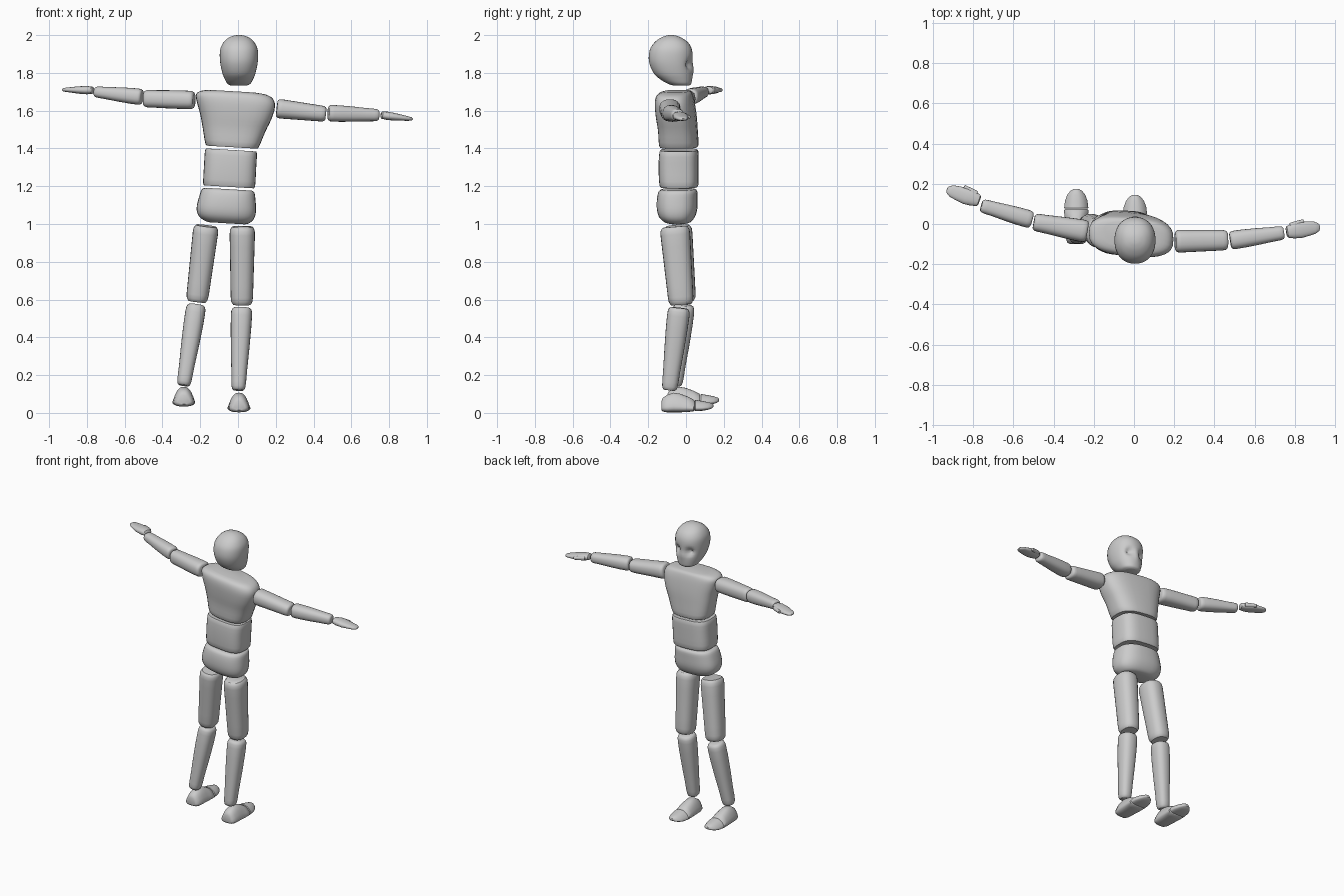
import bpy, bmesh, math
from mathutils import Vector

if "Cube" in bpy.data.objects:
    bpy.data.objects.remove(bpy.data.objects["Cube"])

grey = bpy.data.materials.new("grey")
grey.diffuse_color = (0.6, 0.6, 0.6, 1)
grey.use_nodes = True
grey.node_tree.nodes["Principled BSDF"].inputs["Base Color"].default_value = grey.diffuse_color
X, Y, Z = Vector((1, 0, 0)), Vector((0, 1, 0)), Vector((0, 0, 1))


def loft(name, rings, U, V, power=2.4, taper=0.0, n=24, tweak=None):
    """Skin a stack of superellipse rings (centre, half width along U, half width along V)."""
    bm = bmesh.new()
    loops = []
    for c, a, b in rings:
        loop = []
        for i in range(n):
            t = 2 * math.pi * i / n
            cu, sv = math.cos(t), math.sin(t)
            u = math.copysign(abs(cu) ** (2 / power), cu)
            v = math.copysign(abs(sv) ** (2 / power), sv)
            p = Vector(c) + U * (a * u * (1 - taper * v)) + V * (b * v)
            loop.append(bm.verts.new(tweak(p) if tweak else p))
        loops.append(loop)
    for lo, hi in zip(loops, loops[1:]):
        for i in range(n):
            j = (i + 1) % n
            bm.faces.new((lo[i], lo[j], hi[j], hi[i]))
    bm.faces.new(loops[0][::-1])
    bm.faces.new(loops[-1])
    bmesh.ops.recalc_face_normals(bm, faces=bm.faces)
    mesh = bpy.data.meshes.new(name)
    bm.to_mesh(mesh)
    bm.free()
    mesh.materials.append(grey)
    obj = bpy.data.objects.new(name, mesh)
    bpy.context.collection.objects.link(obj)
    return obj


def smooth_rows(rows, k=4):
    """Catmull-Rom interpolation between rows of numbers."""
    out = []
    for i in range(len(rows) - 1):
        quad = (rows[max(i - 1, 0)], rows[i], rows[i + 1], rows[min(i + 2, len(rows) - 1)])
        for s in range(k):
            t = s / k
            out.append([0.5 * (2 * b + (c - a) * t + (2 * a - 5 * b + 4 * c - d) * t * t
                               + (3 * b - a - 3 * c + d) * t ** 3) for a, b, c, d in zip(*quad)])
    return out + [rows[-1]]


def limb(name, p0, p1, r0, r1, side, bulge=0.0, cap=0.72):
    """Tapered segment with softly rounded ends; r = (half width along side, half depth)."""
    p0, p1 = Vector(p0), Vector(p1)
    axis = (p1 - p0).normalized()
    V = axis.cross(side).normalized()
    U = V.cross(axis).normalized()
    rings = []
    for t, s in ((0, cap), (.015, .88), (.045, .97), (.1, 1), (.25, 1), (.5, 1),
                 (.75, 1), (.9, 1), (.955, .97), (.985, .88), (1, cap)):
        k = s * (1 + bulge * math.sin(math.pi * min(t * 1.4, 1)))
        rings.append((p0.lerp(p1, t), k * (r0[0] + (r1[0] - r0[0]) * t),
                      k * (r0[1] + (r1[1] - r0[1]) * t)))
    return loft(name, rings, U, V)


def torso(name, rows, roll, yaw, power=2.8):
    """Rows of z, x min, x max, y min, y max, sheared to lean and twist the block."""
    rings = [(((x0 + x1) / 2, (y0 + y1) / 2, z), (x1 - x0) / 2, (y1 - y0) / 2)
             for z, x0, x1, y0, y1 in smooth_rows(rows, 3)]

    def lean(p):
        d = p.x + 0.03
        return Vector((p.x, p.y + yaw * d, p.z + roll * d))
    return loft(name, rings, X, Y, power, n=32, tweak=lean)


# Head: egg form with two eye hollows and a slight nose
def face(p):
    if p.y > -0.06:
        x, z = p.x - 0.005, p.z
        for s in (-1, 1):
            p.y -= 0.030 * math.exp(-((x - s * .045) / .022) ** 2 - ((z - 1.845) / .022) ** 2)
        p.y += 0.006 * math.exp(-(x / .016) ** 2 - ((z - 1.815) / .03) ** 2)
    return p


head_rows = [(1.732, -.06, .015, .040), (1.742, -.095, .027, .060), (1.765, -.135, .032, .074),
             (1.80, -.172, .034, .088), (1.86, -.196, .035, .100), (1.92, -.192, .032, .100),
             (1.96, -.168, .012, .083), (1.985, -.135, -.022, .057), (1.997, -.105, -.052, .028),
             (2.0, -.085, -.075, .006)]
loft("head", [((.005, (y0 + y1) / 2, z), w, (y1 - y0) / 2)
              for z, y0, y1, w in smooth_rows(head_rows)], X, Y, 2.2, n=48, tweak=face)

# Torso blocks
torso("chest", [(1.408, -.155, .095, -.125, .05), (1.415, -.172, .11, -.14, .064),
                (1.50, -.187, .145, -.145, .06), (1.57, -.20, .178, -.155, .055),
                (1.635, -.218, .196, -.16, .045), (1.675, -.222, .185, -.155, .035),
                (1.695, -.195, .15, -.14, .025), (1.703, -.15, .09, -.115, .01)], -.06, -.08)
torso("abdomen", [(1.197, -.17, .075, -.125, .05), (1.205, -.184, .09, -.14, .064),
                  (1.30, -.18, .096, -.145, .066), (1.383, -.174, .10, -.14, .064),
                  (1.391, -.16, .088, -.125, .05)], -.06, -.04, 3.2)
torso("pelvis", [(1.002, -.15, .035, -.09, .0), (1.01, -.18, .06, -.115, .025),
                 (1.035, -.21, .085, -.142, .045), (1.075, -.219, .095, -.155, .058),
                 (1.13, -.207, .093, -.155, .06), (1.172, -.192, .087, -.145, .058),
                 (1.183, -.175, .072, -.125, .042)], -.06, -.04, 2.6)

# Legs
limb("left_thigh", (-.168, -.045, .99), (-.218, -.012, .59), (.068, .077), (.058, .065), X, cap=.8)
limb("right_thigh", (.023, -.06, .985), (.02, -.025, .573), (.068, .08), (.058, .066), X, cap=.8)
limb("left_shin", (-.22, -.01, .572), (-.288, -.06, .145), (.053, .058), (.037, .041), X, .07)
limb("right_shin", (.02, -.036, .556), (.002, -.088, .12), (.057, .06), (.037, .041), X, .05)


# Feet: heel block and toe cap, narrow on top and flat underneath
def foot(side, dx, dy, dz):
    def piece(name, rows):
        rings = [((dx, dy + y, dz + (lo + hi) / 2), w, (hi - lo) / 2) for y, lo, hi, w in rows]
        loft(name, rings, X, Z, 2.8, .38)
    piece(side + "_foot", [(-.13, .012, .06, .028), (-.122, .004, .078, .04), (-.10, .0, .092, .047),
                           (-.065, .0, .104, .05), (-.03, .0, .098, .051), (.01, .002, .083, .053),
                           (.04, .005, .068, .054), (.045, .01, .06, .048)])
    piece(side + "_toes", [(.046, .01, .06, .048), (.05, .006, .066, .054), (.085, .008, .06, .05),
                           (.115, .013, .054, .04), (.135, .02, .048, .026), (.145, .028, .042, .01)])


foot("left", -.287, .03, .034)
foot("right", .005, 0, .003)

# Arms
limb("left_upper_arm", (-.232, -.038, 1.656), (-.498, .01, 1.664), (.056, .048), (.043, .046), Y, .03)
limb("right_upper_arm", (.205, -.086, 1.612), (.465, -.08, 1.582), (.057, .052), (.05, .041), Y)
limb("left_forearm", (-.508, .02, 1.672), (-.758, .092, 1.70), (.044, .043), (.034, .029), Y, .06)
limb("right_forearm", (.478, -.082, 1.587), (.745, -.043, 1.576), (.046, .044), (.034, .032), Y, .06)


# Hands: flat mitten with a short thumb
def hand(side, p0, p1):
    p0, p1 = Vector(p0), Vector(p1)
    axis = (p1 - p0).normalized()
    U = (Y - axis * axis.y).normalized()
    V = axis.cross(U)
    rows = [(0, .02, .012), (.03, .029, .019), (.2, .037, .022), (.42, .041, .02), (.65, .036, .016),
            (.85, .03, .012), (.96, .02, .009), (1, .008, .004)]
    loft(side + "_hand", [(p0.lerp(p1, t), a, b) for t, a, b in rows], U, V, 2.3)
    limb(side + "_thumb", p0.lerp(p1, .14) + U * .026, p0.lerp(p1, .56) + U * .041,
         (.015, .014), (.01, .01), U, .1, .5)


hand("left", (-.767, .115, 1.708), (-.93, .172, 1.711))
hand("right", (.757, -.04, 1.577), (.924, -.014, 1.555))

# Smooth surfaces with crisp end edges
bpy.ops.object.select_all(action='SELECT')
bpy.context.view_layer.objects.active = bpy.data.objects["chest"]
bpy.ops.object.shade_smooth_by_angle(angle=math.radians(45))
